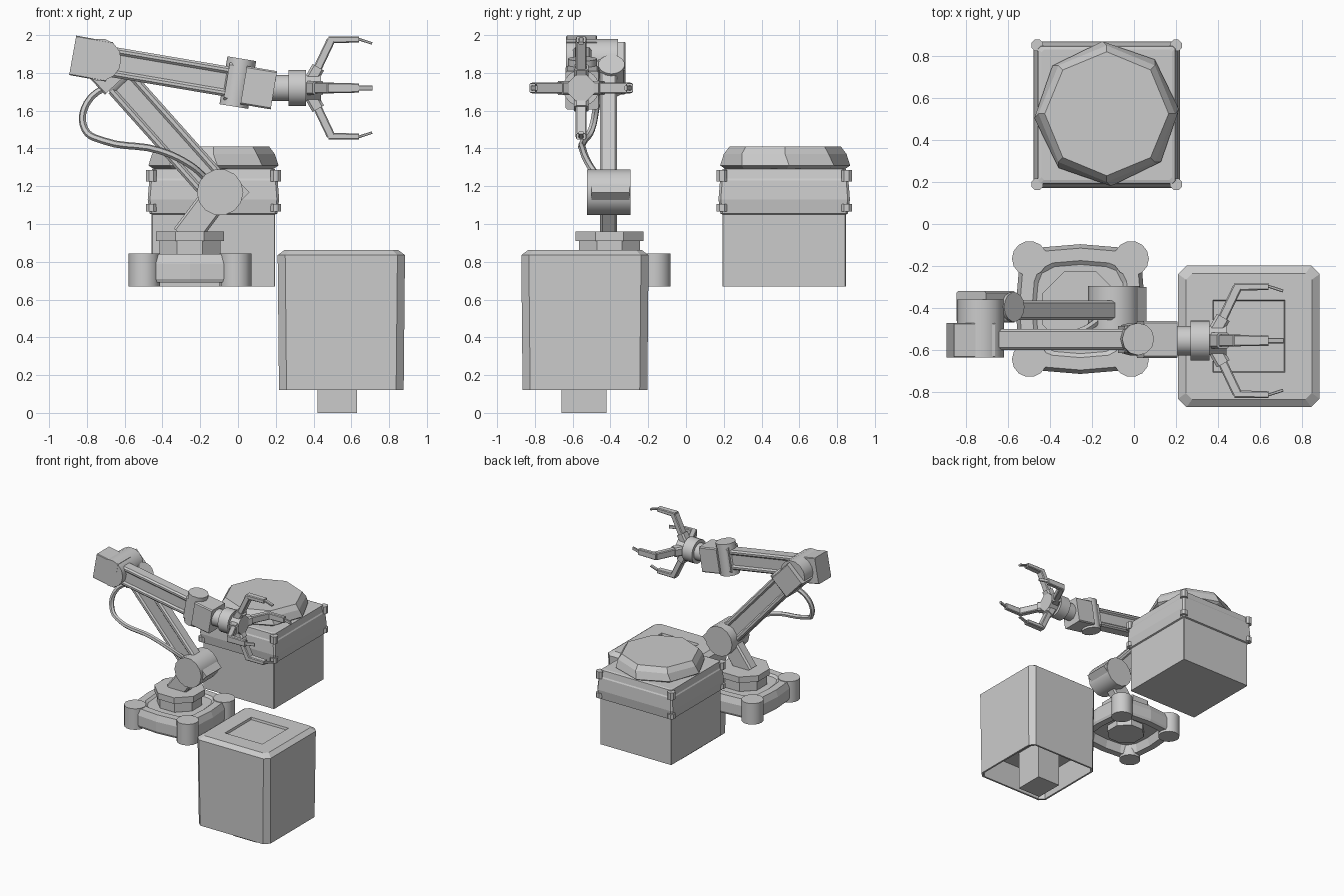
import bpy
import bmesh
from math import sin, cos, pi, radians
from mathutils import Vector as V

old = bpy.data.objects.get("Cube")
if old:
    bpy.data.objects.remove(old, do_unlink=True)

grey = bpy.data.materials.new("plain_grey")
grey.use_nodes = True
grey.diffuse_color = (0.6, 0.6, 0.6, 1)
grey.node_tree.nodes["Principled BSDF"].inputs["Base Color"].default_value = (0.6, 0.6, 0.6, 1)


def finish(obj, smooth):
    obj.data.materials.append(grey)
    bpy.ops.object.select_all(action='DESELECT')
    obj.select_set(True)
    bpy.context.view_layer.objects.active = obj
    if smooth:
        bpy.ops.object.shade_smooth_by_angle(angle=radians(smooth))
    return obj


def loft(name, rings, smooth=0):
    """Skin a list of equal point rings and cap both ends."""
    bm = bmesh.new()
    loops = [[bm.verts.new(p) for p in ring] for ring in rings]
    for a, b in zip(loops, loops[1:]):
        for i in range(len(a)):
            j = (i + 1) % len(a)
            bm.faces.new((a[i], a[j], b[j], b[i]))
    bm.faces.new(loops[0])
    bm.faces.new(loops[-1])
    bmesh.ops.recalc_face_normals(bm, faces=bm.faces)
    mesh = bpy.data.meshes.new(name)
    bm.to_mesh(mesh)
    bm.free()
    obj = bpy.data.objects.new(name, mesh)
    bpy.context.collection.objects.link(obj)
    return finish(obj, smooth)


def square(cx, cy, z, half, cut):
    """Square ring with cut corners."""
    k = half - cut
    pts = [(-k, -half), (k, -half), (half, -k), (half, k),
           (k, half), (-k, half), (-half, k), (-half, -k)]
    return [V((cx + x, cy + y, z)) for x, y in pts]


def circle(cx, cy, z, r, n=8, turn=0.0):
    return [V((cx + r * cos(2 * pi * i / n + turn), cy + r * sin(2 * pi * i / n + turn), z))
            for i in range(n)]


def beam(name, a, b, width, thick, side=(0, 1, 0), cut=0.012, taper=1.0, shift=0.0):
    """Bar from a to b with cut edges; width runs along side."""
    a, b, side = V(a), V(b), V(side)
    up = (b - a).normalized().cross(side).normalized()
    w, t = width / 2, thick / 2
    pts = [(-w + cut, -t), (w - cut, -t), (w, -t + cut), (w, t - cut),
           (w - cut, t), (-w + cut, t), (-w, t - cut), (-w, -t + cut)]
    return loft(name, [[p + side * x * s + up * (y * s + shift) for x, y in pts]
                       for p, s in ((a, 1), (b, taper))])


def cylinder(name, a, b, r, n=12, turn=0.0, smooth=35):
    a, b = V(a), V(b)
    axis = (b - a).normalized()
    u = axis.cross(V((0, 1, 0)))
    if u.length < 0.01:
        u = V((1, 0, 0))
    u.normalize()
    w = axis.cross(u)
    ang = [2 * pi * i / n + turn for i in range(n)]
    return loft(name, [[p + u * r * cos(t) + w * r * sin(t) for t in ang] for p in (a, b)], smooth)


# Front crate with hollow underside, sunken lid panel and foot
X, Y = 0.547, -0.535
loft("front_crate", [
    square(X, Y, 0.32, 0.3, 0.035), square(X, Y, 0.12, 0.315, 0.035),
    square(X, Y, 0.12, 0.33, 0.04), square(X, Y, 0.835, 0.337, 0.04),
    square(X, Y, 0.863, 0.3, 0.03), square(X, Y, 0.863, 0.172, 0.001),
    square(X, Y, 0.845, 0.168, 0.001)])
beam("crate_foot", (0.525, -0.54, 0), (0.525, -0.54, 0.33), 0.24, 0.21, cut=0.001)

# Rear bin with flared collar and faceted lid
X, Y = -0.13, 0.52
loft("rear_bin", [square(X, Y, z, h, 0.004) for z, h in
                  ((0.67, 0.327), (1.05, 0.327))])
loft("bin_collar", [square(X, Y, z, h, 0.012) for z, h in
                    ((1.05, 0.325), (1.055, 0.338), (1.13, 0.348), (1.23, 0.34),
                     (1.24, 0.334), (1.29, 0.326), (1.295, 0.31))])
for sx in (-1, 1):
    for sy in (-1, 1):
        for z0, z1 in ((1.065, 1.105), (1.225, 1.285)):
            px, py = X + sx * 0.33, Y + sy * 0.33
            beam("collar_corner", (px, py, z0), (px, py, z1), 0.055, 0.055, cut=0.015)
loft("bin_lid", [circle(X, Y + 0.005, z, r, 8, t) for z, r, t in
                 ((1.28, 0.30, 0.0), (1.31, 0.345, 0.06), (1.37, 0.325, 0.0), (1.41, 0.295, 0.0))])

# Robot base: bowed frame, hollow below, with corner posts
X, Y = -0.255, -0.405


def bowed(z, s):
    ring = []
    for k in range(4):
        c, d = cos(k * pi / 2), sin(k * pi / 2)
        for u, v in ((-0.25, -0.27), (-0.18, -0.297), (0, -0.312), (0.18, -0.297)):
            ring.append(V((X + s * (u * c - v * d), Y + s * (u * d + v * c), z)))
    return ring


loft("base_frame", [bowed(z, s) for z, s in
                    ((0.76, 0.72), (0.69, 0.78), (0.69, 0.96), (0.71, 0.99), (0.79, 0.99),
                     (0.84, 0.93), (0.84, 0.74), (0.825, 0.68))])
for sx in (-1, 1):
    for sy in (-1, 1):
        px, py = X + sx * 0.242, Y + sy * 0.24
        cylinder("corner_post", (px, py, 0.67), (px, py, 0.845), 0.084, 14)
loft("turret", [circle(X, Y, z, r, 8, pi / 8) for z, r in
                ((0.71, 0.15), (0.83, 0.15), (0.83, 0.175), (0.91, 0.175),
                 (0.91, 0.195), (0.96, 0.195))])
beam("turret_link", (-0.28, -0.41, 0.93), (-0.1, -0.41, 1.17), 0.09, 0.15)

# Shoulder drum with pointed nose
cylinder("shoulder_drum", (-0.095, -0.525, 1.168), (-0.095, -0.295, 1.168), 0.123, 14)
cylinder("shoulder_nose", (-0.01, -0.5, 1.168), (-0.01, -0.3, 1.168), 0.07, 4, smooth=0)


def arm(name, a, b, width, thick):
    beam(name + "_core", a, b, width * 0.75, thick * 0.94, cut=0.01)
    for s in (-1, 1):
        beam(name + "_rail", a, b, width, thick * 0.24, shift=s * thick * 0.38)


# Upper arm and elbow
arm("upper_arm", (-0.12, -0.41, 1.19), (-0.62, -0.41, 1.75), 0.092, 0.175)
beam("elbow_housing", (-0.635, -0.395, 1.75), (-0.775, -0.395, 1.90), 0.15, 0.19, cut=0.008)
cylinder("elbow_cap", (-0.7, -0.395, 1.72), (-0.57, -0.395, 1.845), 0.07, 14)
cylinder("elbow_drum", (-0.73, -0.635, 1.87), (-0.73, -0.36, 1.87), 0.112, 14)
beam("elbow_block", (-0.875, -0.553, 1.893), (-0.68, -0.553, 1.858), 0.165, 0.212, cut=0.005)

# Forearm and wrist, sloping down to the hand
arm("forearm", (-0.68, -0.55, 1.86), (-0.02, -0.55, 1.748), 0.098, 0.16)
cylinder("wrist_pivot", (-0.022, -0.548, 1.622), (0.02, -0.548, 1.875), 0.077, 12)
beam("wrist_clevis", (-0.06, -0.55, 1.757), (0.04, -0.55, 1.74), 0.13, 0.2)
beam("wrist_block", (0.03, -0.55, 1.735), (0.19, -0.55, 1.708), 0.175, 0.205, cut=0.008)

# Hand with collar and four equal fingers
HY, HZ = -0.555, 1.72
cylinder("wrist_shaft", (0.18, HY, HZ), (0.3, HY, HZ), 0.07, 16)
cylinder("wrist_ring", (0.268, HY, HZ), (0.36, HY, HZ), 0.096, 24)
cylinder("palm", (0.35, HY, HZ), (0.44, HY, HZ), 0.075, 8, pi / 8, 0)
for k in range(4):
    d = V((0, cos(k * pi / 2), sin(k * pi / 2)))
    side = V((1, 0, 0)).cross(d)

    def at(x, r):
        return V((x, HY, HZ)) + d * r

    beam("finger_root", at(0.385, 0.04), at(0.425, 0.11), 0.075, 0.07, side)
    beam("finger_lower", at(0.405, 0.07), at(0.492, 0.253), 0.058, 0.045, side, 0.006)
    beam("finger_upper", at(0.478, 0.255), at(0.64, 0.257), 0.055, 0.036, side, 0.006, 0.9)
    beam("finger_tip", at(0.63, 0.262), at(0.71, 0.236), 0.026, 0.014, side, 0.003)

# Slack hose from elbow to shoulder
path = bpy.data.curves.new("hose", 'CURVE')
path.dimensions = '3D'
path.bevel_depth = 0.019
path.bevel_resolution = 1
path.use_fill_caps = True
spline = path.splines.new('BEZIER')
route = [(-0.64, -0.43, 1.76), (-0.8, -0.47, 1.64), (-0.81, -0.5, 1.5), (-0.71, -0.54, 1.44),
         (-0.42, -0.545, 1.39), (-0.25, -0.51, 1.31), (-0.17, -0.46, 1.24)]
spline.bezier_points.add(len(route) - 1)
spline.resolution_u = 5
for point, co in zip(spline.bezier_points, route):
    point.co = co
    point.handle_left_type = point.handle_right_type = 'AUTO'
tube = bpy.data.objects.new("hose", path)
bpy.context.collection.objects.link(tube)
bpy.ops.object.select_all(action='DESELECT')
tube.select_set(True)
bpy.context.view_layer.objects.active = tube
bpy.ops.object.convert(target='MESH')
finish(bpy.context.view_layer.objects.active, 50)
